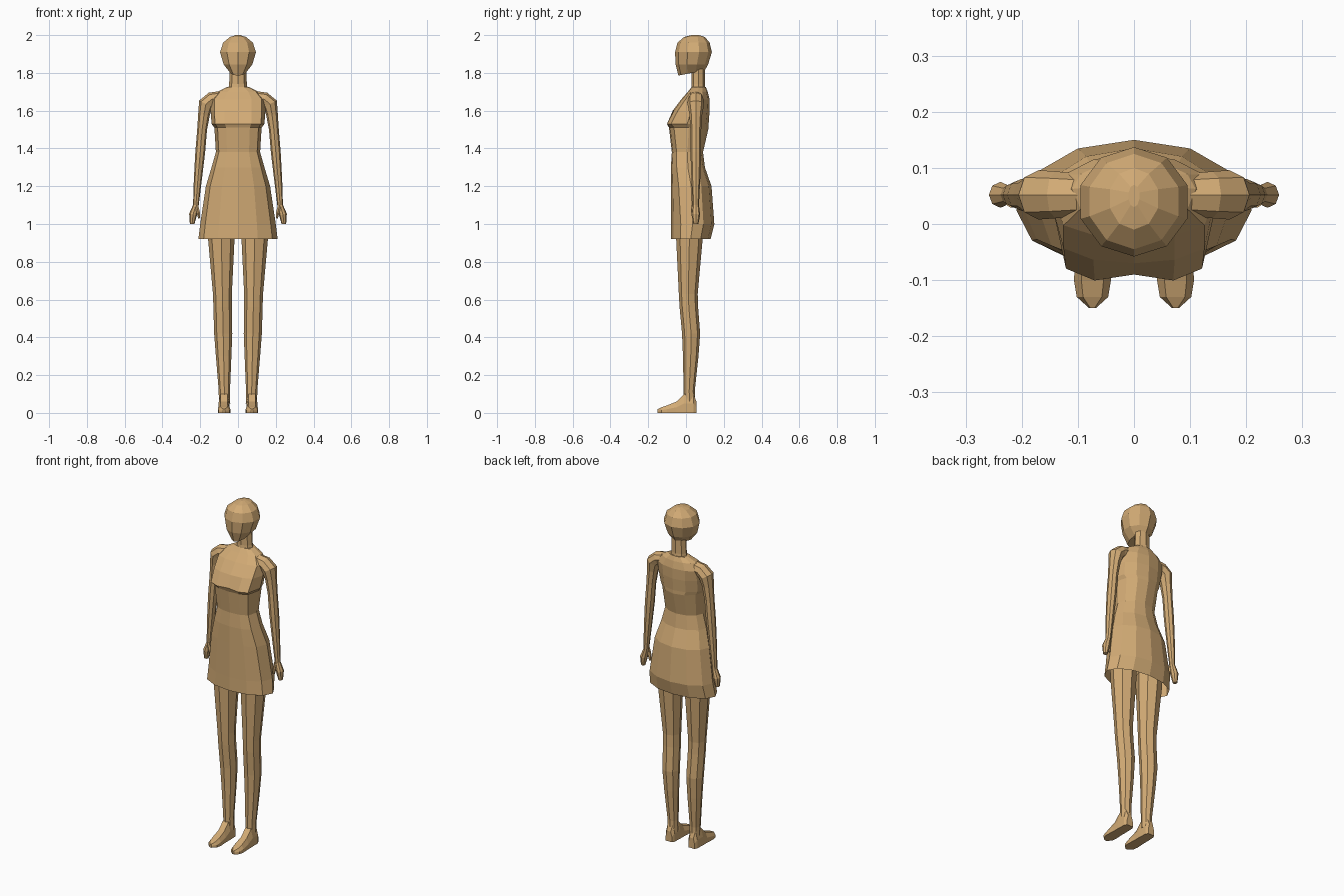
import bpy, bmesh
from math import cos, sin, tau
from mathutils import Vector

cube = bpy.data.objects.get("Cube")
if cube:
    bpy.data.objects.remove(cube)

tan = bpy.data.materials.new("warm_tan")
tan.use_nodes = True
colour = (0.65, 0.41, 0.18, 1)
tan.diffuse_color = colour
tan.node_tree.nodes["Principled BSDF"].inputs["Base Color"].default_value = colour


def ring(z, width, front, back, x=0, sides=8, square=1, slope=0, across=Vector((1, 0, 0))):
    """Oval cross-section from front to back; square flattens its front half."""
    middle, depth = (front + back) / 2, (back - front) / 2
    points = []
    for i in range(sides):
        angle = tau * (i / sides - 1 / 4)
        reach = sin(angle)
        if reach < 0:
            reach = -abs(reach) ** square
        centre = Vector((x, middle + depth * reach, z + slope * depth * reach))
        points.append(centre + across * width * cos(angle))
    return points


def loft(name, rings, cap_start=True, mirror=False):
    """Skin a series of rings into one flat-shaded part."""
    bm = bmesh.new()
    rows = [[bm.verts.new(point) for point in points] for points in rings]
    for low, high in zip(rows, rows[1:]):
        for i in range(len(low)):
            bm.faces.new((low[i - 1], low[i], high[i], high[i - 1]))
    bm.faces.new(rows[-1])
    if cap_start:
        bm.faces.new(reversed(rows[0]))
    bmesh.ops.recalc_face_normals(bm, faces=bm.faces)
    mesh = bpy.data.meshes.new(name)
    bm.to_mesh(mesh)
    bm.free()
    mesh.materials.append(tan)
    part = bpy.data.objects.new(name, mesh)
    bpy.context.collection.objects.link(part)
    if mirror:
        part.modifiers.new("mirror", 'MIRROR').use_mirror_merge = False
    return part


def dress_ring(z, width, front, back):
    """The front is squarest at bust height and rounder away from it."""
    return ring(z, width, front, back, sides=12, square=0.4 + 0.9 * abs(z - 1.53))


# Dress, from the open hem up to the neckline
dress = loft("dress", [
    dress_ring(z=0.92, width=0.21, front=-0.08, back=0.13),
    dress_ring(z=1, width=0.2, front=-0.08, back=0.15),
    dress_ring(z=1.2, width=0.17, front=-0.08, back=0.135),
    dress_ring(z=1.3, width=0.14, front=-0.08, back=0.1),
    dress_ring(z=1.38, width=0.117, front=-0.075, back=0.09),
    dress_ring(z=1.51, width=0.125, front=-0.09, back=0.12),
    dress_ring(z=1.53, width=0.14, front=-0.107, back=0.12),
    dress_ring(z=1.6, width=0.145, front=-0.07, back=0.125),
    dress_ring(z=1.66, width=0.145, front=-0.025, back=0.125),
    dress_ring(z=1.7, width=0.11, front=0.01, back=0.115),
    dress_ring(z=1.725, width=0.06, front=0.03, back=0.105),
], cap_start=False)
# Shallow hollow between the two sides of the bust
for vertex in dress.data.vertices:
    if abs(vertex.co.x) < 0.01:
        vertex.co.y = max(vertex.co.y, -0.09)

# Neck
loft("neck", [
    ring(z=1.66, width=0.06, front=0.02, back=0.11),
    ring(z=1.74, width=0.047, front=0.03, back=0.1),
    ring(z=1.83, width=0.043, front=0.03, back=0.1),
])

# Head, with the chin lower than the nape
loft("head", [
    ring(z=1.8, width=0.04, front=-0.04, back=0.1, sides=10, slope=0.2),
    ring(z=1.845, width=0.08, front=-0.055, back=0.117, sides=10),
    ring(z=1.91, width=0.1, front=-0.058, back=0.137, sides=10),
    ring(z=1.96, width=0.083, front=-0.045, back=0.125, sides=10),
    ring(z=1.99, width=0.045, front=-0.01, back=0.1, sides=10),
    ring(z=2, width=0.01, front=0.03, back=0.07, sides=10),
])


def limb(name, path, y, sides=8):
    """Tube along (x, z, radius) points, each ring square to the path."""
    rings = []
    for i, (x, z, radius) in enumerate(path):
        before, after = path[max(i - 1, 0)], path[min(i + 1, len(path) - 1)]
        across = Vector((before[1] - after[1], 0, after[0] - before[0])).normalized()
        depth = radius * 1.1
        rings.append(ring(z, radius, y - depth, y + depth, x, sides, across=across))
    loft(name, rings, mirror=True)


# Arms, from inside the shoulder to the fingertips
limb("arm", [(0.09, 1.67, 0.034), (0.14, 1.66, 0.038), (0.17, 1.635, 0.04),
             (0.18, 1.58, 0.031), (0.19, 1.5, 0.026), (0.2, 1.38, 0.026),
             (0.213, 1.23, 0.021), (0.223, 1.1, 0.015), (0.238, 1.05, 0.021),
             (0.243, 1, 0.012)], y=0.052)
limb("thumb", [(0.22, 1.1, 0.01), (0.21, 1.06, 0.01), (0.206, 1.03, 0.006)], y=0.04, sides=6)


def leg_ring(z, radius, y):
    """Legs lean slightly outwards towards the hip."""
    return ring(z, radius, y - radius, y + radius, x=0.07 + 0.02 * z)


# Legs, from inside the skirt to the ankle
loft("leg", [
    leg_ring(z=1, radius=0.072, y=0.02),
    leg_ring(z=0.92, radius=0.07, y=0.018),
    leg_ring(z=0.63, radius=0.05, y=0.012),
    leg_ring(z=0.56, radius=0.049, y=0.015),
    leg_ring(z=0.42, radius=0.048, y=0.027),
    leg_ring(z=0.3, radius=0.041, y=0.025),
    leg_ring(z=0.12, radius=0.03, y=0.017),
    leg_ring(z=0.05, radius=0.03, y=0.018),
], mirror=True)


def foot_ring(y, width, height):
    """Flat sole with a bevelled upper."""
    side = [(width, 0), (width, height / 2), (width * 0.6, height)]
    outline = side + [(-across, z) for across, z in reversed(side)]
    return [(0.074 + across, y, z) for across, z in outline]


# Feet, from heel to toe
loft("foot", [
    foot_ring(y=0.055, width=0.02, height=0.06),
    foot_ring(y=0.04, width=0.028, height=0.1),
    foot_ring(y=-0.01, width=0.03, height=0.1),
    foot_ring(y=-0.05, width=0.03, height=0.06),
    foot_ring(y=-0.1, width=0.033, height=0.04),
    foot_ring(y=-0.13, width=0.028, height=0.03),
    foot_ring(y=-0.15, width=0.006, height=0.02),
], mirror=True)
